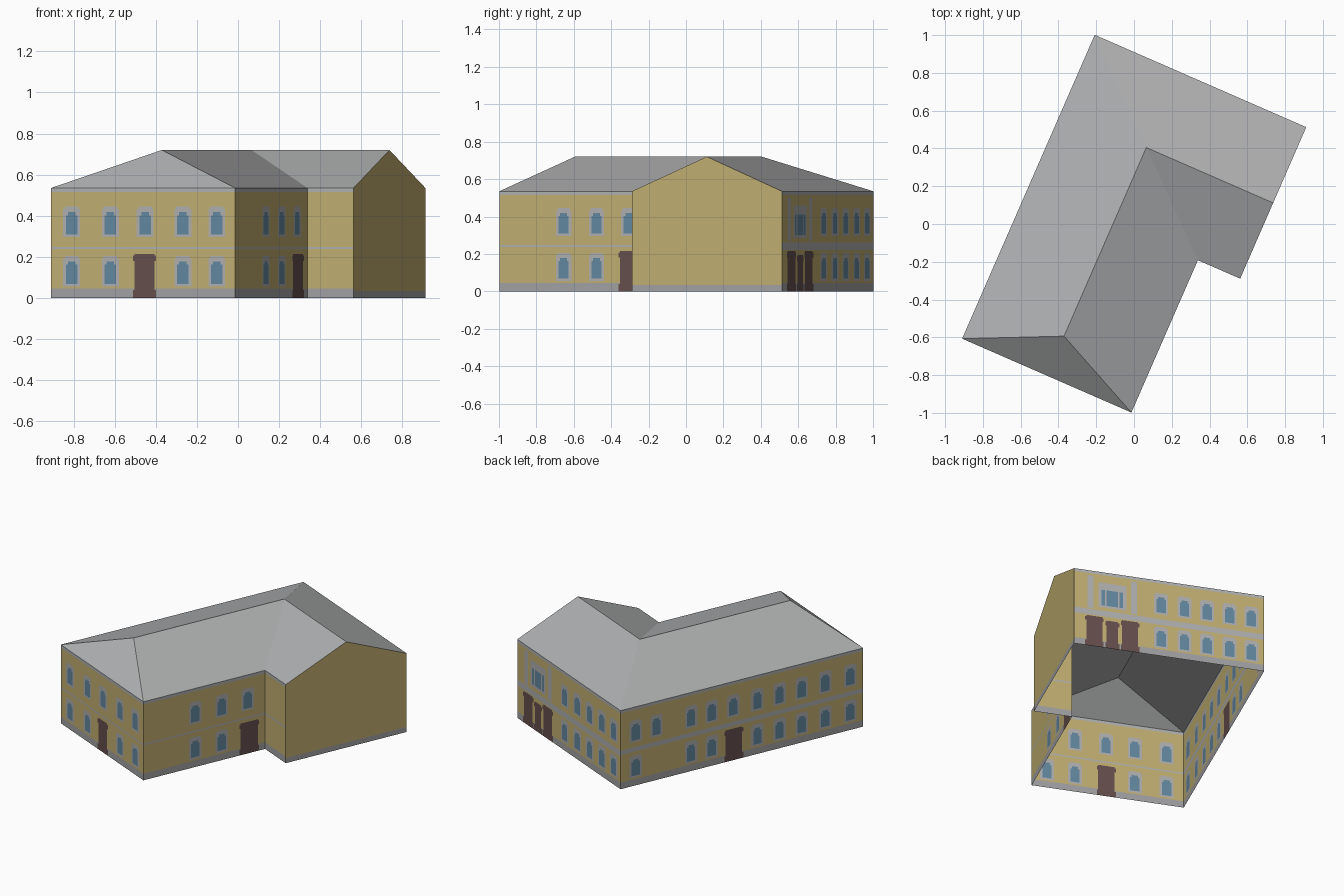
import bpy, bmesh
from mathutils import Vector

if "Cube" in bpy.data.objects:
    bpy.data.objects.remove(bpy.data.objects["Cube"])

EAVE, RIDGE = 0.535, 0.72
U, V = Vector((0.400, 0.9165, 0)), Vector((0.9165, -0.400, 0))  # building axes
LONG, WIDE, WING, STEP = 1.755, 0.978, 1.222, 0.880            # plan sizes
ORIGIN = Vector((-0.910, -0.607, 0))


def plan(s, t, z=0.0):
    return ORIGIN + U * s + V * t + Vector((0, 0, z))


COLOURS = {
    "yellow_plaster": (0.530, 0.425, 0.165),
    "pale_trim": (0.43, 0.43, 0.43),
    "blue_glass": (0.125, 0.245, 0.345),
    "brown_door": (0.130, 0.078, 0.074),
    "grey_plinth": (0.36, 0.36, 0.37),
    "grey_roof": (0.43, 0.435, 0.44),
}
NAMES = list(COLOURS)
PLASTER, TRIM, GLASS, DOOR, PLINTH, ROOF = range(6)
MATS = []
for n, c in COLOURS.items():
    m = bpy.data.materials.new(n)
    m.diffuse_color = (*c, 1)
    m.use_nodes = True
    m.node_tree.nodes["Principled BSDF"].inputs["Base Color"].default_value = m.diffuse_color
    MATS.append(m)


def finish(name, bm):
    me = bpy.data.meshes.new(name)
    bm.to_mesh(me)
    bm.free()
    for m in MATS:
        me.materials.append(m)
    ob = bpy.data.objects.new(name, me)
    bpy.context.collection.objects.link(ob)
    return ob


# Windows and doors are lists of (material, from, to, bottom, top) patches
def window(c, upper):
    z = 0.308 if upper else 0.068
    return [(TRIM, c - 0.045, c + 0.045, z - 0.012, z + 0.125),
            (TRIM, c - 0.036, c + 0.036, z + 0.125, z + 0.137),
            (GLASS, c - 0.030, c + 0.030, z, z + 0.094),
            (GLASS, c - 0.020, c + 0.020, z + 0.094, z + 0.110)]


def windows(lower, upper):
    out = []
    for c in lower:
        out += window(c, False)
    for c in upper:
        out += window(c, True)
    return out


def door(c, w, top=0.215):
    return [(DOOR, c - w / 2 + 0.008, c + w / 2 - 0.008, 0, top),
            (DOOR, c - w / 2, c + w / 2, top - 0.035, top - 0.008),
            (DOOR, c - w / 2, c + w / 2, 0, 0.04)]


def wall(name, p, q, patches, band=(0.238, 0.248), cornice=True):
    """Single-sheet wall cut into a grid, coloured by the last patch on each cell."""
    length = (q - p).length
    d = (q - p) / length
    rules = [(TRIM, 0, length, *band)] if band else []
    rules.append((PLINTH, 0, length, 0, 0.045 if cornice else 0.035))
    if cornice:
        rules.append((ROOF, 0, length, 0.515, EAVE))
    rules += patches
    xs = sorted({0.0, length} | {round(min(max(v, 0), length), 4) for r in rules for v in r[1:3]})
    zs = sorted({0.0, EAVE} | {round(v, 4) for r in rules for v in r[3:5]})
    bm = bmesh.new()
    grid = [[bm.verts.new(p + d * x + Vector((0, 0, z))) for x in xs] for z in zs]
    for j in range(len(zs) - 1):
        for i in range(len(xs) - 1):
            x, z = (xs[i] + xs[i + 1]) / 2, (zs[j] + zs[j + 1]) / 2
            f = bm.faces.new((grid[j][i], grid[j][i + 1], grid[j + 1][i + 1], grid[j + 1][i]))
            for mat, a, b, lo, hi in rules:
                if a < x < b and lo < z < hi:
                    f.material_index = mat
    return finish(name, bm)


# Plan corners, counter-clockwise
F, E = plan(0, 0), plan(0, WIDE)
D, C = plan(STEP, WIDE), plan(STEP, WING)
B, A = plan(LONG, WING), plan(LONG, 0)

# Short end wall
bays = [0.11, 0.315, 0.50, 0.70, 0.88]
wall("front_end_wall", F, E, windows([b for b in bays if b != 0.50], bays) + door(0.497, 0.122))

# Courtyard wall
bays = [0.375, 0.567, 0.755]
wall("courtyard_wall", E, D, windows(bays[:2], bays) + door(0.765, 0.14))

# Plain wing walls
wall("wing_side_wall", D, C, [])
wall("wing_gable_wall", C, B, [], band=None, cornice=False)

# Back wall with triple entrance and framed window
bays = [0.56, 0.71, 0.855, 1.00, 1.14]
entrance = door(0.13, 0.12) + door(0.245, 0.09, 0.195) + door(0.36, 0.12)
entrance += [(TRIM, 0.085, 0.125, 0.27, 0.50), (TRIM, 0.365, 0.405, 0.27, 0.50),
             (TRIM, 0.155, 0.335, 0.285, 0.46)]
entrance += [(GLASS, a, b, 0.30, 0.41) for a, b in ((0.175, 0.198), (0.208, 0.282), (0.292, 0.315))]
wall("back_wall", B, A, windows(bays, bays) + entrance, band=(0.222, 0.262))

# Long street wall
bays = [0.11, 0.26, 0.51, 0.66, 0.815, 0.99, 1.15, 1.31, 1.48, 1.66]
wall("long_wall", A, F, windows([b for b in bays if b not in (0.26, 0.815)], bays)
     + door(0.82, 0.135), band=(0.232, 0.262))

# L-shaped roof, hipped at the front end, gabled on the wing
mid = (STEP + LONG) / 2
bm = bmesh.new()
up = Vector((0, 0, EAVE))
f, e, d, c, b, a = [bm.verts.new(p + up) for p in (F, E, D, C, B, A)]
hip = bm.verts.new(plan(0.228, WIDE / 2, RIDGE))
joint = bm.verts.new(plan(mid, WIDE / 2, RIDGE))
apex = bm.verts.new(plan(mid, WING, RIDGE))
for vs in ((f, e, hip), (e, d, joint, hip), (d, c, apex, joint), (b, a, joint, apex), (a, f, hip, joint)):
    bm.faces.new(vs).material_index = ROOF
finish("roof", bm)

# Gable triangle above the wing wall
bm = bmesh.new()
bm.faces.new([bm.verts.new(p) for p in (C + up, B + up, plan(mid, WING, RIDGE))]).material_index = PLASTER
finish("wing_gable", bm)
